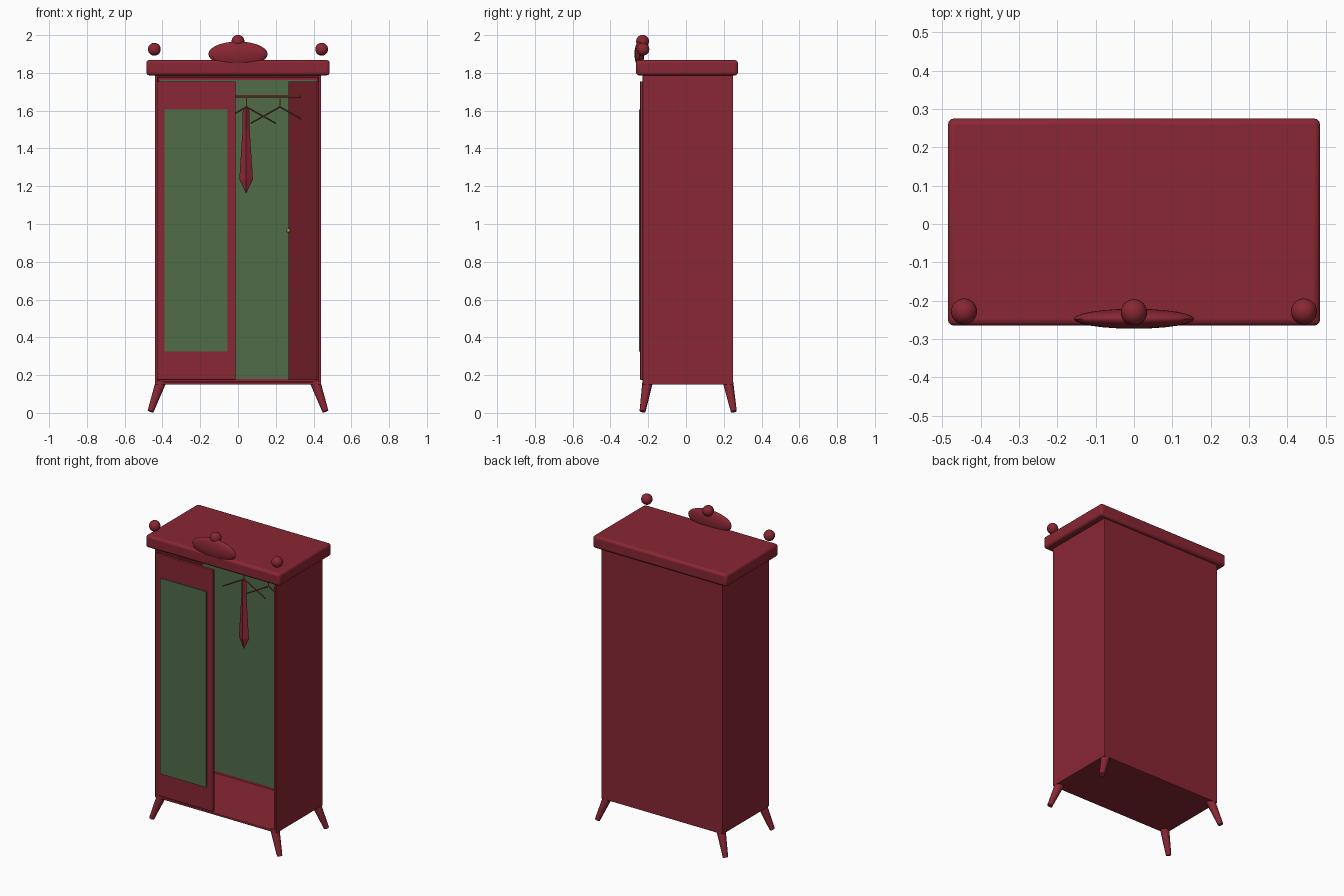
import bpy, bmesh, math
from mathutils import Vector

if "Cube" in bpy.data.objects:
    bpy.data.objects.remove(bpy.data.objects["Cube"], do_unlink=True)


def material(name, rgb):
    m = bpy.data.materials.new(name)
    m.use_nodes = True
    color = (*rgb, 1)
    m.diffuse_color = color
    m.node_tree.nodes["Principled BSDF"].inputs["Base Color"].default_value = color
    return m


red = material("red_wood", (0.25, 0.02, 0.033))
green = material("green_glass", (0.08, 0.15, 0.065))
brown = material("brown_wood", (0.22, 0.05, 0.025))
brass = material("brass", (0.45, 0.2, 0.04))


def finish(name, bm, mats, smooth=False, bevel=0, segments=2):
    bmesh.ops.recalc_face_normals(bm, faces=bm.faces)
    mesh = bpy.data.meshes.new(name)
    bm.to_mesh(mesh)
    bm.free()
    obj = bpy.data.objects.new(name, mesh)
    bpy.context.collection.objects.link(obj)
    for m in mats:
        mesh.materials.append(m)
    if bevel:
        mod = obj.modifiers.new("Bevel", "BEVEL")
        mod.width, mod.segments = bevel, segments
    if smooth:
        bpy.ops.object.select_all(action="DESELECT")
        obj.select_set(True)
        bpy.context.view_layer.objects.active = obj
        bpy.ops.object.shade_smooth_by_angle(angle=math.radians(35))
    return obj


def box_mesh(lo, hi):
    bm = bmesh.new()
    bmesh.ops.create_cube(bm, size=1)
    lo, hi = Vector(lo), Vector(hi)
    for v in bm.verts:
        v.co = (lo + hi) / 2 + v.co * (hi - lo)
    return bm


def box(name, lo, hi, mat, **kw):
    return finish(name, box_mesh(lo, hi), [mat], **kw)


def ball(name, center, radii, mat):
    bm = bmesh.new()
    bmesh.ops.create_uvsphere(bm, u_segments=24, v_segments=14, radius=1)
    for v in bm.verts:
        v.co = Vector(center) + v.co * Vector(radii)
    return finish(name, bm, [mat], smooth=True)


def rod(name, a, b, r1, r2, mat, sides=12):
    a, b = Vector(a), Vector(b)
    bm = bmesh.new()
    bmesh.ops.create_cone(bm, cap_ends=True, segments=sides, radius1=r1,
                          radius2=r2, depth=(b - a).length)
    turn = (b - a).to_track_quat("Z", "Y")
    for v in bm.verts:
        v.co = (a + b) / 2 + turn @ v.co
    return finish(name, bm, [mat], smooth=True)


# Hollow cabinet with a green panel on the inside of its back
bm = box_mesh((-0.44, -0.23, 0.15), (0.44, 0.25, 1.79))
bm.normal_update()
front = min(bm.faces, key=lambda f: f.calc_center_median().y)
bmesh.ops.inset_region(bm, faces=[front], thickness=0.02)
out = bmesh.ops.extrude_face_region(bm, geom=[front])
bmesh.ops.delete(bm, geom=[front], context="FACES_ONLY")
bmesh.ops.translate(bm, vec=(0, 0.46, 0),
                    verts=[g for g in out["geom"] if isinstance(g, bmesh.types.BMVert)])
back = next(g for g in out["geom"] if isinstance(g, bmesh.types.BMFace))
bm.normal_update()
bmesh.ops.inset_region(bm, faces=[back], thickness=0.02)
back.material_index = 1
finish("cabinet", bm, [red, green], bevel=0.004)

# Closed door with its mirror
box("closed_door", (-0.43, -0.243, 0.175), (-0.012, -0.225, 1.755), red, bevel=0.003)
box("door_mirror", (-0.39, -0.25, 0.325), (-0.055, -0.242, 1.605), green)

# Open door, swung inward on its outer hinge
door = box("open_door", (-0.42, 0, 0.175), (0, 0.016, 1.755), red)
door.location = (0.418, -0.225, 0)
door.rotation_euler.z = -math.radians(69)
ball("door_knob", (0.267, 0.13, 0.965), (0.011, 0.011, 0.011), brass)

# Cornice and its ornaments
box("cornice", (-0.485, -0.265, 1.787), (0.485, 0.275, 1.868), red,
    smooth=True, bevel=0.016, segments=3)
ball("crest", (0, -0.247, 1.9), (0.157, 0.026, 0.066), red)
ball("crest_ball", (0, -0.23, 1.967), (0.034,) * 3, red)
for side, s in (("left", 1), ("right", -1)):
    ball(side + "_finial", (s * 0.443, -0.228, 1.925), (0.034,) * 3, red)

    # Splayed tapered legs
    for end, y_top, y_foot in (("front", -0.203, -0.23), ("back", 0.222, 0.253)):
        rod(f"{end}_{side}_leg", (s * 0.463, y_foot, 0.008), (s * 0.408, y_top, 0.165),
            0.016, 0.028, red, sides=16)

# Clothes rail and hangers
rod("clothes_rail", (-0.42, 0, 1.677), (0.33, 0, 1.677), 0.006, 0.006, brown)
for i, x in enumerate((0.045, 0.222)):
    apex = (x, 0, 1.62)
    rod(f"hanger_hook_{i}", apex, (x, 0, 1.677), 0.003, 0.003, brass, sides=8)
    for s in (-1, 1):
        rod(f"hanger_arm_{i}_{s}", apex, (x + s * 0.155, 0, 1.533),
            0.004, 0.004, brown, sides=8)

# Necktie: stacked diamond sections of (height, half width, half depth)
bm = bmesh.new()
rings = []
for z, w, d in ((1.612, 0.014, 0.012), (1.59, 0.018, 0.016), (1.5, 0.019, 0.014),
                (1.235, 0.036, 0.016), (1.165, 0.002, 0.002)):
    rings.append([bm.verts.new((0.043 + dx * w, dy * d, z))
                  for dx, dy in ((1, 0), (0, 1), (-1, 0), (0, -1))])
for lower, upper in zip(rings, rings[1:]):
    for k in range(4):
        n = (k + 1) % 4
        bm.faces.new((lower[k], lower[n], upper[n], upper[k]))
bm.faces.new(rings[0])
bm.faces.new(rings[-1])
finish("necktie", bm, [red])
